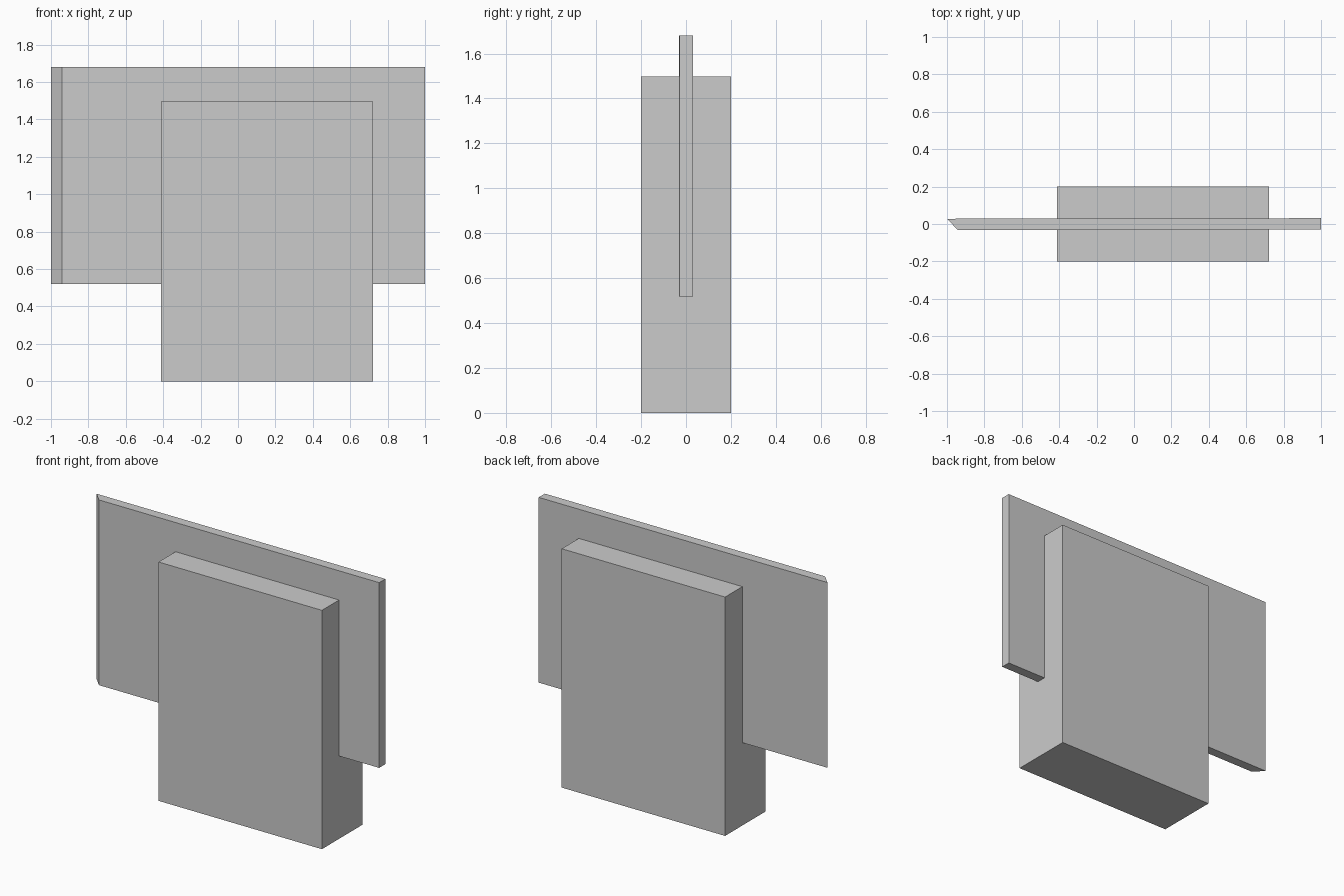
import bpy, bmesh

if "Cube" in bpy.data.objects:
    bpy.data.objects.remove(bpy.data.objects["Cube"])


def prism(name, outline, z0, z1):
    """Extrude a plan outline (x, y) from z0 up to z1."""
    bm = bmesh.new()
    base = bm.faces.new([bm.verts.new((x, y, z0)) for x, y in outline])
    top = bmesh.ops.extrude_face_region(bm, geom=[base])["geom"]
    verts = [v for v in top if isinstance(v, bmesh.types.BMVert)]
    bmesh.ops.translate(bm, verts=verts, vec=(0, 0, z1 - z0))
    bmesh.ops.recalc_face_normals(bm, faces=bm.faces)
    mesh = bpy.data.meshes.new(name)
    bm.to_mesh(mesh)
    bm.free()
    obj = bpy.data.objects.new(name, mesh)
    bpy.context.collection.objects.link(obj)
    return obj


# Thick upright block
prism("block", [(-0.411, -0.2), (0.722, -0.2), (0.722, 0.2), (-0.411, 0.2)], 0, 1.497)

# Thin wide panel through the block, left end mitred
prism("panel", [(-0.942, -0.032), (1, -0.03), (1, 0.031), (-1, 0.028)], 0.519, 1.68)
